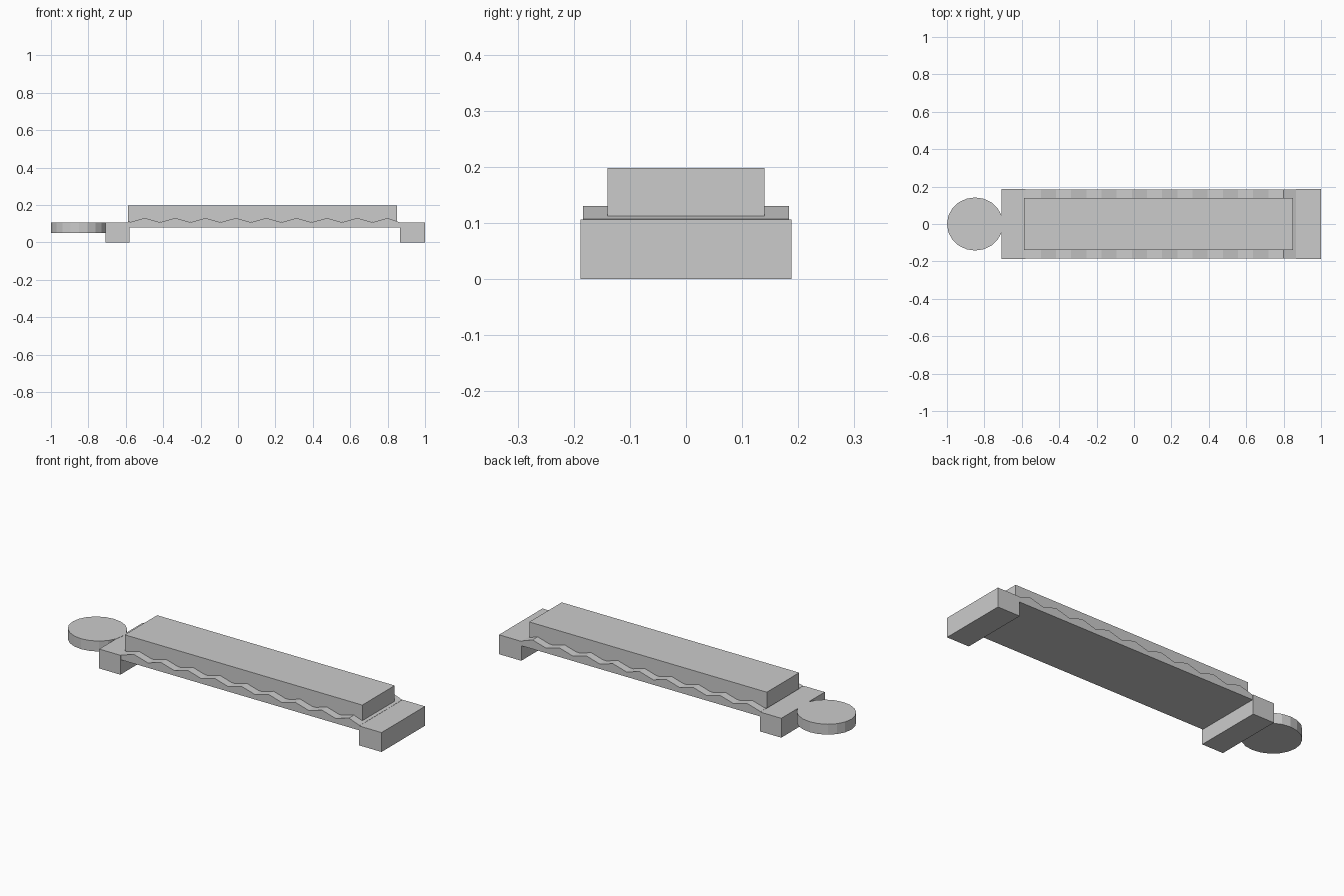
import bpy
import math

if "Cube" in bpy.data.objects:
    bpy.data.objects.remove(bpy.data.objects["Cube"])


def prism(name, outline, start, depth, to_xyz):
    """Extrude a closed 2D outline between start and start + depth."""
    n = len(outline)
    verts = [to_xyz(a, b, start) for a, b in outline]
    verts += [to_xyz(a, b, start + depth) for a, b in outline]
    faces = [tuple(range(n)), tuple(range(2 * n - 1, n - 1, -1))]
    faces += [(i, i + n, (i + 1) % n + n, (i + 1) % n) for i in range(n)]
    mesh = bpy.data.meshes.new(name)
    mesh.from_pydata(verts, [], faces)
    obj = bpy.data.objects.new(name, mesh)
    bpy.context.collection.objects.link(obj)
    # consistent outward normals
    bpy.context.view_layer.objects.active = obj
    obj.select_set(True)
    bpy.ops.object.mode_set(mode='EDIT')
    bpy.ops.mesh.select_all(action='SELECT')
    bpy.ops.mesh.normals_make_consistent(inside=False)
    bpy.ops.object.mode_set(mode='OBJECT')
    obj.select_set(False)
    return obj


def box(name, x0, x1, y, z0, z1):
    outline = [(x0, -y), (x1, -y), (x1, y), (x0, y)]
    return prism(name, outline, z0, z1 - z0, lambda a, b, c: (a, b, c))


# End blocks
box("left_end_block", -0.708, -0.58, 0.188, 0, 0.106)
box("right_end_block", 0.865, 1.0, 0.188, 0, 0.106)

# Bed with a zigzag top: nine ridges along its length
bed = [(0.865, 0.08), (-0.58, 0.08), (-0.58, 0.107)]
for i in range(9):
    peak = -0.498 + i * 0.1622
    bed.append((peak, 0.13))
    bed.append((min(peak + 0.0811, 0.865), 0.107))
prism("ridged_bed", bed, -0.184, 0.368, lambda a, b, c: (a, c, b))

# Raised bar on top of the bed
box("top_bar", -0.587, 0.85, 0.14, 0.11, 0.198)

# Flat round tab at the left end
tab = [(-0.85 + 0.15 * math.cos(math.tau * i / 20),
        0.142 * math.sin(math.tau * i / 20)) for i in range(20)]
prism("round_tab", tab, 0.05, 0.057, lambda a, b, c: (a, b, c))
